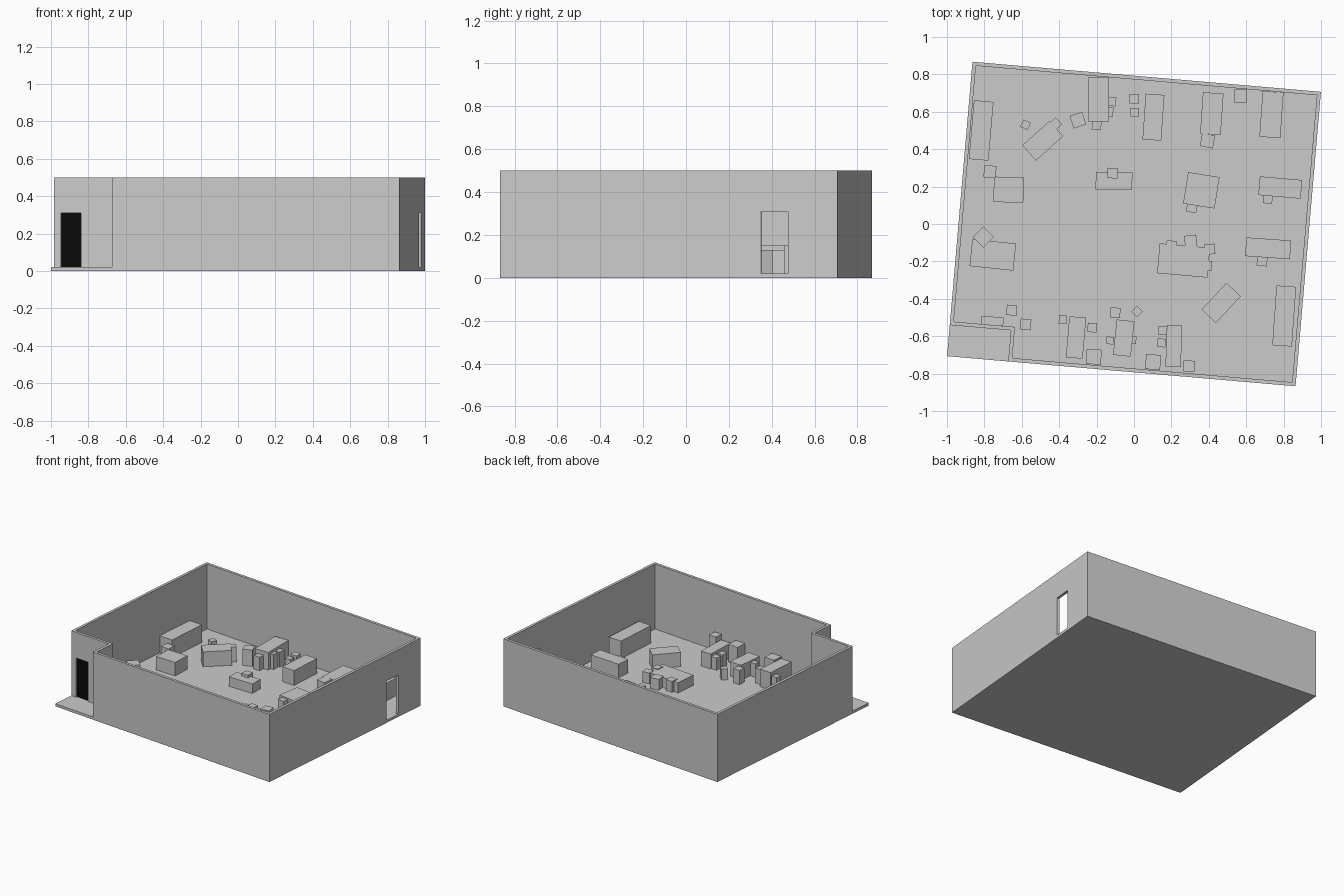
import bpy, bmesh, math
from mathutils import Matrix

TILT = math.radians(-4.93)      # whole room is turned slightly in plan
FLOOR, TOP = 0.02, 0.5
ROOM = Matrix.Rotation(TILT, 4, 'Z')


def add_object(name, bm, matrix=None):
    bmesh.ops.recalc_face_normals(bm, faces=bm.faces)
    mesh = bpy.data.meshes.new(name)
    bm.to_mesh(mesh)
    bm.free()
    ob = bpy.data.objects.new(name, mesh)
    if matrix:
        ob.matrix_world = matrix
    bpy.context.collection.objects.link(ob)
    return ob


def box(name, cx, cy, z0, w, d, z1, matrix):
    bm = bmesh.new()
    bmesh.ops.create_cube(bm, size=1)
    bmesh.ops.scale(bm, vec=(w, d, z1 - z0), verts=bm.verts)
    bmesh.ops.translate(bm, vec=(cx, cy, (z0 + z1) / 2), verts=bm.verts)
    return add_object(name, bm, matrix)


def furniture(name, x, y, w, d, angle, top):
    place = Matrix.Translation((x, y, 0)) @ Matrix.Rotation(math.radians(angle), 4, 'Z')
    return box(name, 0, 0, FLOOR, w, d, top, place)


# floor slab
W, D, T = 0.935, 0.79, 0.02
box("floor", 0, 0, 0, 2 * W, 2 * D, FLOOR, ROOM)

# walls: ring with an entrance notch at the front left corner
NU, NV = -0.607, -0.623


def outline(t):
    return [(-W + t, D - t), (W - t, D - t), (W - t, -D + t),
            (NU + t, -D + t), (NU + t, NV + t), (-W + t, NV + t)]


bm = bmesh.new()
rings = [[bm.verts.new((x, y, z)) for x, y in outline(t)]
         for t, z in ((0, FLOOR), (0, TOP), (T, TOP), (T, FLOOR))]
for a, b in zip(rings, rings[1:] + rings[:1]):
    for i in range(6):
        j = (i + 1) % 6
        bm.faces.new((a[i], a[j], b[j], b[i]))
walls = add_object("walls", bm, ROOM)

# two doorways cut through the walls
for name, u, v, w, d in (("entrance_cutter", -0.842, NV + T / 2, 0.107, 0.06),
                         ("side_door_cutter", W - T / 2, 0.495, 0.06, 0.125)):
    cutter = box(name, u, v, 0.0, w, d, 0.31, ROOM)
    cutter.hide_render = True
    cutter.display_type = 'WIRE'
    cut = walls.modifiers.new(name, 'BOOLEAN')
    cut.operation = 'DIFFERENCE'
    cut.solver = 'EXACT'
    cut.object = cutter

# black entrance door, set back in its opening
door = box("entrance_door", -0.842, NV + 0.014, FLOOR, 0.107, 0.008, 0.31, ROOM)
black = bpy.data.materials.new("black")
black.diffuse_color = (0.003, 0.003, 0.003, 1)
door.data.materials.append(black)

# tables and cabinets: x, y, width, depth, angle, top height
back_tables = [
    (-0.817, 0.5, 0.105, 0.315, -5, 0.15), (-0.67, 0.183, 0.16, 0.135, -2, 0.12),
    (-0.488, 0.445, 0.195, 0.11, 42, 0.13), (-0.19, 0.665, 0.11, 0.235, 0, 0.15),
    (0.104, 0.571, 0.10, 0.245, -4, 0.13), (0.416, 0.59, 0.11, 0.222, -4, 0.13),
    (0.735, 0.585, 0.112, 0.245, -4, 0.15), (-0.107, 0.23, 0.195, 0.092, -1, 0.09),
    (0.36, 0.18, 0.17, 0.17, -9, 0.11), (0.782, 0.195, 0.227, 0.10, -5, 0.12)]
front_tables = [
    (-0.755, -0.165, 0.235, 0.145, -6, 0.12), (0.265, -0.195, 0.27, 0.16, -5, 0.095),
    (0.717, -0.13, 0.24, 0.10, -4, 0.12), (0.466, -0.422, 0.195, 0.105, 47, 0.125),
    (0.803, -0.492, 0.105, 0.32, -4, 0.15), (-0.31, -0.607, 0.09, 0.22, -5, 0.15),
    (-0.055, -0.61, 0.095, 0.19, -6, 0.13), (0.213, -0.653, 0.082, 0.222, -2, 0.13),
    (-0.758, -0.518, 0.12, 0.045, -4, 0.13)]
for i, t in enumerate(back_tables + front_tables):
    furniture(f"table_{i}", *t)

# chairs: x, y, size, angle, top height
back_chairs = [
    (-0.58, 0.53, 0.043, -25, 0.13), (-0.42, 0.535, 0.05, 42, 0.13), (-0.3, 0.555, 0.07, 18, 0.14),
    (-0.2, 0.53, 0.05, -3, 0.12), (-0.136, 0.6, 0.05, -3, 0.13), (-0.12, 0.655, 0.047, -8, 0.13),
    (0.003, 0.597, 0.045, 0, 0.13), (0.001, 0.67, 0.05, 0, 0.13), (0.393, 0.445, 0.07, -10, 0.13),
    (0.57, 0.685, 0.07, 0, 0.16), (-0.77, 0.28, 0.065, -5, 0.13), (-0.115, 0.272, 0.055, -3, 0.11),
    (0.31, 0.09, 0.055, -12, 0.1), (0.715, 0.135, 0.05, -4, 0.1), (-0.806, -0.07, 0.08, 45, 0.13)]
front_chairs = [
    (0.2, -0.117, 0.055, -6, 0.1), (0.303, -0.093, 0.065, 6, 0.1), (0.405, -0.135, 0.055, 6, 0.1),
    (0.39, -0.222, 0.053, -5, 0.1), (0.685, -0.197, 0.055, -5, 0.1), (-0.654, -0.461, 0.055, -5, 0.13),
    (-0.58, -0.537, 0.057, -6, 0.13), (-0.38, -0.511, 0.043, -4, 0.13), (-0.223, -0.554, 0.05, -3, 0.13),
    (-0.215, -0.71, 0.08, -4, 0.15), (-0.1, -0.474, 0.053, -2, 0.125), (0.016, -0.468, 0.045, 45, 0.1),
    (-0.127, -0.623, 0.04, -4, 0.12), (-0.008, -0.62, 0.04, -4, 0.12), (0.152, -0.57, 0.045, -4, 0.11),
    (0.147, -0.635, 0.045, -8, 0.11), (0.102, -0.738, 0.08, -4, 0.15), (0.294, -0.76, 0.06, -4, 0.16)]
for i, (x, y, size, angle, top) in enumerate(back_chairs + front_chairs):
    furniture(f"chair_{i}", x, y, size, size, angle, top)
